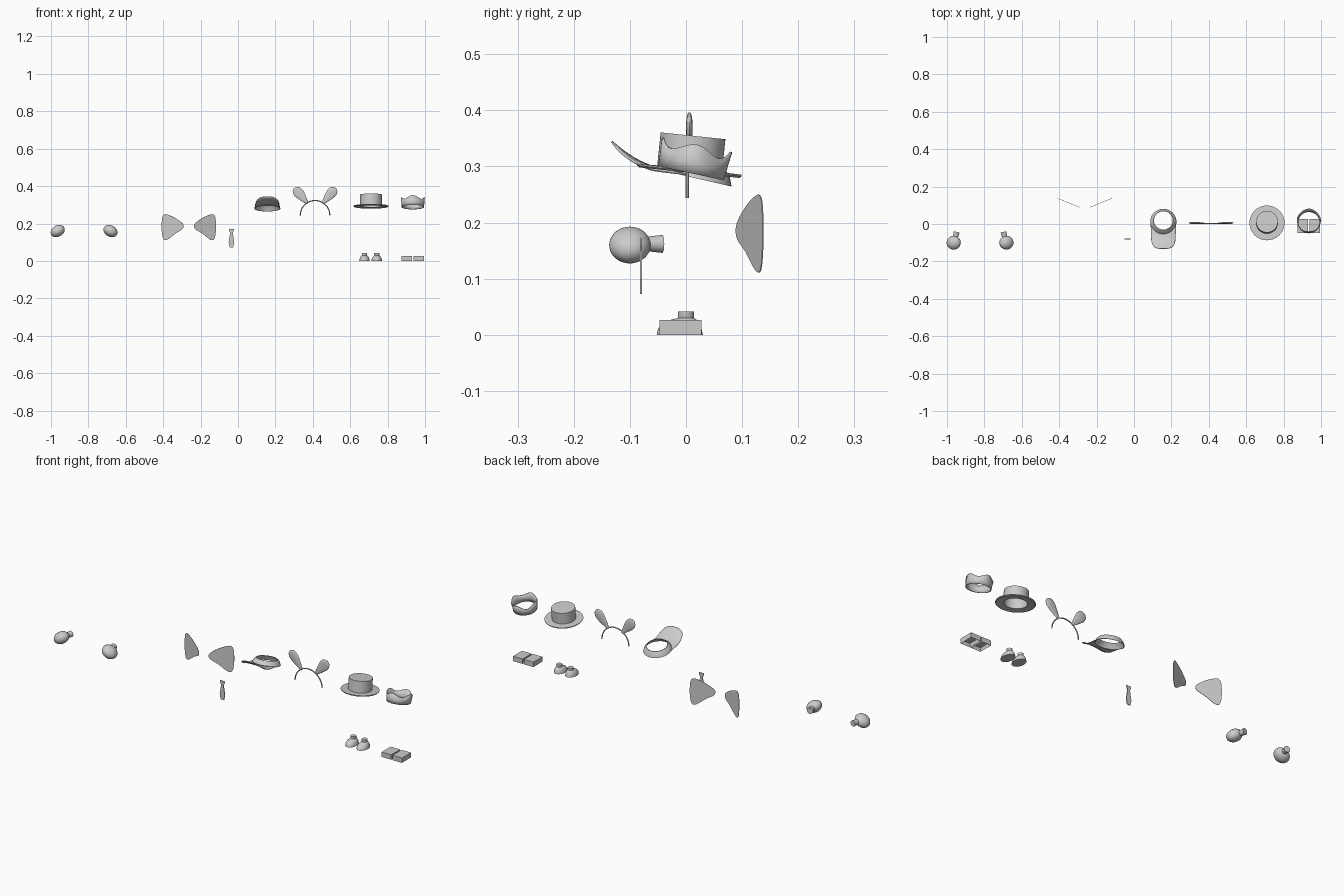
import bpy, bmesh
from math import sin, cos, pi, radians, copysign
from mathutils import Vector, Matrix

if "Cube" in bpy.data.objects:
    bpy.data.objects.remove(bpy.data.objects["Cube"])


def finish(bm, name, loc=(0, 0, 0), rot=(0, 0, 0), thick=0, smooth=True):
    bmesh.ops.recalc_face_normals(bm, faces=bm.faces[:])
    me = bpy.data.meshes.new(name)
    bm.to_mesh(me)
    bm.free()
    ob = bpy.data.objects.new(name, me)
    bpy.context.collection.objects.link(ob)
    ob.location, ob.rotation_euler = loc, rot
    if thick:
        m = ob.modifiers.new("thickness", 'SOLIDIFY')
        m.thickness, m.offset = thick, 0
    if smooth:
        bpy.ops.object.select_all(action='DESELECT')
        ob.select_set(True)
        bpy.context.view_layer.objects.active = ob
        bpy.ops.object.shade_smooth_by_angle(angle=radians(35))
    return ob


def loft(name, rings, n=40, caps=True, loop=False, wave=0, **kw):
    """Skin elliptical rings (z, centre y, x radius, y radius)."""
    bm = bmesh.new()
    rows = []
    for i, (z, cy, rx, ry) in enumerate(rings):
        w = wave * (i == len(rings) - 1)
        rows.append([bm.verts.new((rx * cos(2 * pi * k / n), cy + ry * sin(2 * pi * k / n),
                                   z + w * cos(8 * pi * k / n))) for k in range(n)])
    pairs = list(zip(rows, rows[1:])) + ([(rows[-1], rows[0])] if loop else [])
    for a, b in pairs:
        for k in range(n):
            bm.faces.new((a[k], a[(k + 1) % n], b[(k + 1) % n], b[k]))
    if caps and not loop:
        bm.faces.new(rows[0])
        bm.faces.new(rows[-1])
    return finish(bm, name, **kw)


def rounded(pts, steps=5):
    """Closed smooth curve through 2D points."""
    p = [Vector(q) for q in pts]
    out = []
    for i in range(len(p)):
        a, b, c, d = (p[(i + j) % len(p)] for j in (-1, 0, 1, 2))
        for s in range(steps):
            t = s / steps
            out.append(0.5 * (2 * b + (c - a) * t + (2 * a - 5 * b + 4 * c - d) * t * t
                              + (3 * b - a - 3 * c + d) * t ** 3))
    return out


def panel(name, pts, place, thick, **kw):
    """Flat outline, positioned by place(u, v)."""
    bm = bmesh.new()
    bm.faces.new([bm.verts.new(place(u, v)) for u, v in pts])
    return finish(bm, name, thick=thick, smooth=False, **kw)


# gloves: tilted ball with a short flared wrist
for s, side in ((-1, "left"), (1, "right")):
    bm = bmesh.new()
    bmesh.ops.create_uvsphere(bm, u_segments=28, v_segments=16, radius=1)
    bmesh.ops.scale(bm, vec=(0.040, 0.037, 0.030), verts=bm.verts[:])
    bmesh.ops.rotate(bm, cent=(0, 0, 0), matrix=Matrix.Rotation(s * radians(30), 3, 'Y'), verts=bm.verts[:])
    finish(bm, side + "_glove", loc=(-0.823 + s * 0.141, -0.1, 0.16))
    loft(side + "_glove_wrist", [(0, 0, 0.012, 0.012), (0.025, 0, 0.013, 0.013), (0.052, 0, 0.016, 0.016)],
         n=24, loc=(-0.823 + s * 0.137, -0.093, 0.162), rot=(radians(-90), 0, s * radians(13)))

# wings: thin rounded sheets, swept back
wing = rounded([(0, 0.198), (0.04, 0.229), (0.08, 0.247), (0.1, 0.248), (0.11, 0.23), (0.113, 0.185),
                (0.11, 0.138), (0.1, 0.113), (0.078, 0.117), (0.038, 0.148), (0.001, 0.172)])
for s, side in ((-1, "left"), (1, "right")):
    panel(side + "_wing", wing, lambda u, v: (-0.263 + s * (0.032 + u), 0.091 + u * 0.41, v), 0.002)

# necktie
half = [(0.013, 0.172), (0.012, 0.162), (0.007, 0.149), (0.012, 0.118), (0.015, 0.1), (0.009, 0.073)]
panel("necktie", half + [(-u, v) for u, v in reversed(half)], lambda u, v: (-0.035 + u, -0.08, v), 0.004)

# visor: tapered band and upswept brim
loft("visor_band", [(0, 0, 0.07, 0.07), (0.016, 0, 0.063, 0.063), (0.026, 0, 0.053, 0.053),
                    (0.026, 0, 0.050, 0.050), (0.013, 0, 0.060, 0.060), (0, 0, 0.067, 0.067)],
     loop=True, loc=(0.157, 0.013, 0.28), rot=(radians(-13), 0, 0))
bm = bmesh.new()
rows = []
for i in range(33):
    t = -pi / 2 + pi * i / 32
    sx, cx = sin(t), max(cos(t), 0)
    inner = Vector((0.067 * sx, 0.013 - 0.067 * cx))
    outer = Vector((copysign(0.064 * abs(sx) ** 0.6, sx), -0.065 - 0.067 * cx ** 0.6))
    row = []
    for j in range(9):
        p = inner.lerp(outer, j / 8)
        z = 0.283 - 0.23 * (p.y - 0.013) + 4.2 * max(0, -p.y - 0.05) ** 2
        z -= 0.008 * (p.x / 0.064) ** 2 * j / 8
        row.append(bm.verts.new((p.x, p.y, z)))
    rows.append(row)
for a, b in zip(rows, rows[1:]):
    for j in range(8):
        bm.faces.new((a[j], b[j], b[j + 1], a[j + 1]))
finish(bm, "visor_brim", loc=(0.157, 0, 0), thick=0.003)

# headband: half hoop
bm = bmesh.new()
rows = []
for i in range(33):
    a = pi * i / 32
    rows.append([bm.verts.new(((0.079 + 0.003 * cos(b)) * cos(a), 0.003 * sin(b),
                               (0.079 + 0.003 * cos(b)) * sin(a))) for b in [k * pi / 4 for k in range(8)]])
for a, b in zip(rows, rows[1:]):
    for k in range(8):
        bm.faces.new((a[k], a[(k + 1) % 8], b[(k + 1) % 8], b[k]))
bm.faces.new(rows[0])
bm.faces.new(rows[-1])
finish(bm, "headband", loc=(0.412, 0.002, 0.244))

# ears: slim paddles leaning outward
for s, side in ((-1, "left"), (1, "right")):
    loft(side + "_ear", [(0, 0, 0.006, 0.003), (0.02, 0, 0.013, 0.004), (0.045, 0.001, 0.021, 0.005),
                         (0.07, 0.002, 0.027, 0.006), (0.087, 0.002, 0.026, 0.006), (0.1, 0.002, 0.020, 0.005),
                         (0.107, 0.002, 0.011, 0.003), (0.109, 0.002, 0.003, 0.001)],
         n=20, loc=(0.412 + s * 0.04, 0.004, 0.307), rot=(0, s * radians(40), 0))

# brimmed hat: hollow crown, flat brim
hat = [(0.058, 0.054), (0, 0.054), (-0.003, 0.09), (0, 0.0935), (0.003, 0.0935), (0.004, 0.058), (0.063, 0.058)]
loft("top_hat", [(z, 0, r, r) for z, r in hat], n=48, loc=(0.711, 0.006, 0.292), rot=(radians(-6), 0, 0))

# crown: four-peaked flared band
loft("crown", [(0, 0, 0.058, 0.058), (0.018, 0, 0.059, 0.059), (0.044, 0, 0.062, 0.062)], n=48, caps=False,
     wave=0.008, thick=0.004, loc=(0.935, 0.009, 0.288), rot=(radians(-12), 0, 0))

# rounded boots with ankle collars
for x, side in ((0.676, "left"), (0.742, "right")):
    loft(side + "_boot", [(0, -0.011, 0.028, 0.041), (0.01, -0.011, 0.027, 0.039), (0.019, -0.009, 0.023, 0.034),
                          (0.026, -0.005, 0.018, 0.025), (0.030, 0, 0.013, 0.014), (0.032, 0, 0.014, 0.014),
                          (0.042, 0, 0.014, 0.014)], n=32, loc=(x, 0, 0))

# block shoes: boxes recessed underneath
for x, side in ((0.903, "left"), (0.966, "right")):
    bm = bmesh.new()
    bmesh.ops.create_cube(bm, size=1)
    bmesh.ops.scale(bm, vec=(0.056, 0.075, 0.026), verts=bm.verts[:])
    base = min(bm.faces, key=lambda f: f.calc_center_median().z)
    bmesh.ops.inset_region(bm, faces=[base], thickness=0.005)
    bmesh.ops.translate(bm, vec=(0, 0, 0.018), verts=base.verts[:])
    finish(bm, side + "_block_shoe", loc=(x, -0.01, 0.013), smooth=False)
